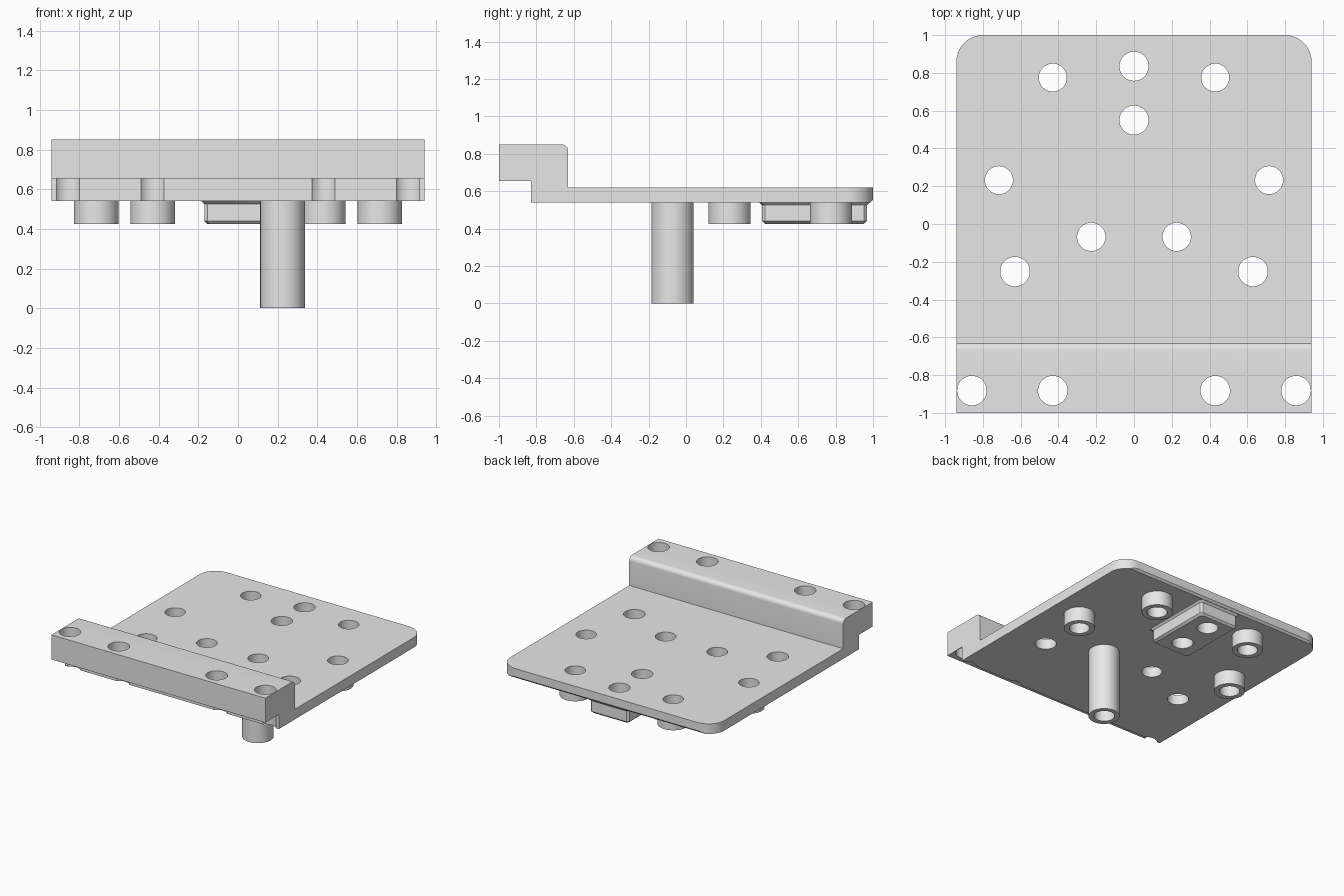
import bpy, bmesh, math

if "Cube" in bpy.data.objects:
    bpy.data.objects.remove(bpy.data.objects["Cube"])

grey = bpy.data.materials.new("light_grey")
grey.use_nodes = True
grey.diffuse_color = (0.8, 0.8, 0.8, 1)
grey.node_tree.nodes["Principled BSDF"].inputs["Base Color"].default_value = (0.8, 0.8, 0.8, 1)

HALF_W, BOTTOM, BOSS_Z = 0.94, 0.54, 0.425


def loft(bm, rings):
    """Closed solid from a list of matching point rings."""
    loops = [[bm.verts.new(p) for p in ring] for ring in rings]
    n = len(loops[0])
    for a, b in zip(loops, loops[1:]):
        for i in range(n):
            j = (i + 1) % n
            bm.faces.new((a[i], a[j], b[j], b[i]))
    bm.faces.new(loops[0][::-1])
    bm.faces.new(loops[-1])


def circle(x, y, z, r, n=48):
    return [(x + r * math.cos(2 * math.pi * i / n),
             y + r * math.sin(2 * math.pi * i / n), z) for i in range(n)]


def arc(cx, cy, r, start, steps=10):
    angles = [math.radians(start + 90 * i / steps) for i in range(steps + 1)]
    return [(cx + r * math.cos(a), cy + r * math.sin(a)) for a in angles]


def make(name, *solids):
    bm = bmesh.new()
    for rings in solids:
        loft(bm, rings)
    bmesh.ops.recalc_face_normals(bm, faces=bm.faces)
    mesh = bpy.data.meshes.new(name)
    bm.to_mesh(mesh)
    bm.free()
    mesh.materials.append(grey)
    ob = bpy.data.objects.new(name, mesh)
    bpy.context.collection.objects.link(ob)
    return ob


def activate(ob):
    bpy.ops.object.select_all(action='DESELECT')
    ob.select_set(True)
    bpy.context.view_layer.objects.active = ob


def boolean(ob, cutter, operation):
    activate(ob)
    mod = ob.modifiers.new("cut", 'BOOLEAN')
    mod.operation, mod.object, mod.solver = operation, cutter, 'EXACT'
    bpy.ops.object.modifier_apply(modifier=mod.name)


# Stepped plate: side profile swept across the width
profile = [(-1, 0.655), (-0.83, 0.655), (-0.83, BOTTOM), (0.985, BOTTOM),
           (1, 0.555), (1, 0.62), (-0.63, 0.62)]
profile += arc(-0.665, 0.815, 0.035, 0, 8) + [(-1, 0.85)]
plate = make("stepped_plate", [[(x, y, z) for y, z in profile] for x in (-HALF_W, HALF_W)])

# Rounded back corners
R = 0.14
outline = [(-HALF_W, -1.1), (HALF_W, -1.1)]
outline += arc(HALF_W - R, 1 - R, R, 0) + arc(R - HALF_W, 1 - R, R, 90)
footprint = make("footprint_cutter", [[(x, y, z) for x, y in outline] for z in (0.4, 1)])
boolean(plate, footprint, 'INTERSECT')

# Bosses, tall post and square pad below the plate
parts = [plate]
bosses = {"back_left_boss": (0.43, 0.775, BOSS_Z), "back_right_boss": (-0.43, 0.775, BOSS_Z),
          "left_boss": (0.715, 0.232, BOSS_Z), "right_boss": (-0.715, 0.232, BOSS_Z),
          "tall_post": (0.225, -0.072, 0)}
for name, (x, y, low) in bosses.items():
    parts.append(make(name, [circle(x, y, z, 0.113) for z in (low, BOTTOM)]))


def pad_ring(grow, z):
    w, d, c = 0.17 + grow, 0.28 + grow, 0.015
    pts = [(w, c - d), (w, d - c), (w - c, d), (c - w, d),
           (-w, d - c), (-w, c - d), (c - w, -d), (w - c, -d)]
    return [(x, 0.687 + y, z) for x, y in pts]


parts.append(make("connector_pad", [pad_ring(-0.015, BOSS_Z), pad_ring(0, 0.44),
                                    pad_ring(0, 0.525), pad_ring(0.015, BOTTOM)]))

# Through holes, mirrored where they come in pairs
holes = [(0, 0.835, 0.077), (0, 0.55, 0.077)]
for x, y, r in [(0.43, 0.775, 0.074), (0.715, 0.232, 0.074), (0.63, -0.252, 0.078),
                (0.226, -0.068, 0.075), (0.43, -0.882, 0.078), (0.858, -0.882, 0.078)]:
    holes += [(x, y, r), (-x, y, r)]
drill = make("hole_cutter", *[[circle(x, y, z, r) for z in (-0.1, 1)] for x, y, r in holes])
for ob in parts:
    boolean(ob, drill, 'DIFFERENCE')
    activate(ob)
    bpy.ops.object.shade_smooth_by_angle(angle=math.radians(30))

for cutter in (footprint, drill):
    bpy.data.objects.remove(cutter)
